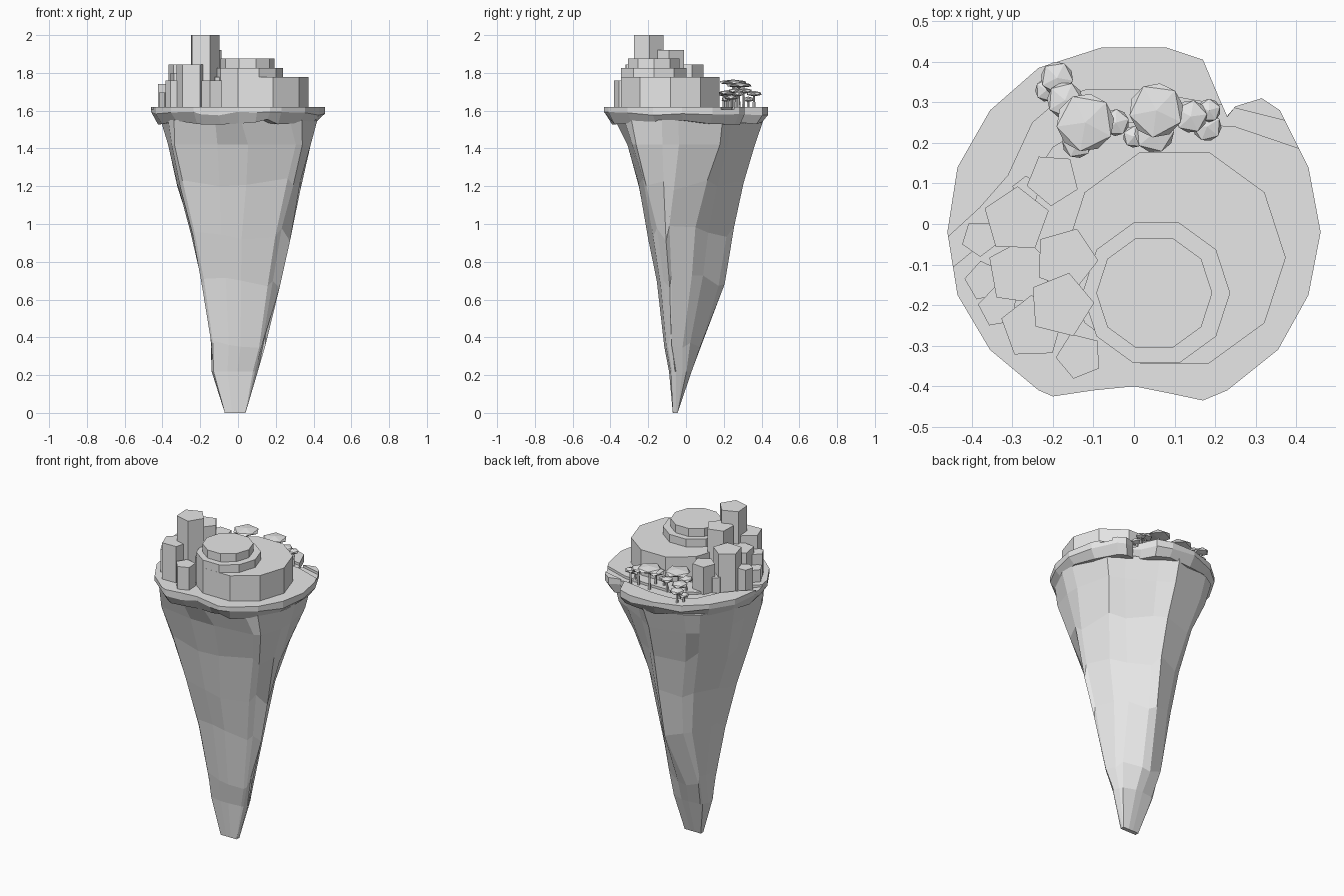
import bpy, bmesh, math, random
from mathutils import Vector

random.seed(4)
cube = bpy.data.objects.get("Cube")
if cube:
    bpy.data.objects.remove(cube, do_unlink=True)

stone = bpy.data.materials.new("pale_grey")
stone.use_nodes = True
GREY = (0.8, 0.8, 0.8, 1)
stone.diffuse_color = GREY
stone.node_tree.nodes["Principled BSDF"].inputs["Base Color"].default_value = GREY


def finish(bm, name):
    bmesh.ops.recalc_face_normals(bm, faces=bm.faces)
    mesh = bpy.data.meshes.new(name)
    bm.to_mesh(mesh)
    bm.free()
    mesh.materials.append(stone)
    obj = bpy.data.objects.new(name, mesh)
    bpy.context.collection.objects.link(obj)
    return obj


def loft(name, rings):
    """Skin a stack of equal-length point rings and cap both ends."""
    bm = bmesh.new()
    rows = [[bm.verts.new(p) for p in ring] for ring in rings]
    n = len(rows[0])
    for low, high in zip(rows, rows[1:]):
        for i in range(n):
            j = (i + 1) % n
            bm.faces.new((low[i], low[j], high[j], high[i]))
    bm.faces.new(rows[0])
    bm.faces.new(rows[-1])
    return finish(bm, name)


def prism(name, x, y, radius, top, sides, turn=0, base=1.6, taper=1):
    angles = [math.radians(turn) + math.tau * i / sides for i in range(sides)]
    return loft(name, [[(x + r * math.cos(a), y + r * math.sin(a), z) for a in angles]
                       for z, r in ((base, radius), (top, radius * taper))])


def facet_corners(angles, reach):
    """Corners of the polygon whose flat sides face the angles at the given reach."""
    corners = []
    for k, a in enumerate(angles):
        b, h, g = angles[(k + 1) % len(angles)], reach[k], reach[(k + 1) % len(angles)]
        det = math.sin(b - a)
        corners.append(Vector(((h * math.sin(b) - g * math.sin(a)) / det,
                               (g * math.cos(a) - h * math.cos(b)) / det)))
    return corners


# Hanging rock: height, then how far it reaches in each facing direction
facing = [math.radians(a) for a in (0, 25.5, 90, 120.5, 180, 205.5, 270, 300.5)]
sections = [(0, .04, .017, -.045, -.004, .07, .093, .07, .08),
            (.22, .105, .075, .03, .075, .14, .15, .09, .11),
            (.38, .145, .1, .075, .13, .145, .165, .115, .146),
            (.7, .22, .17, .205, .2, .2, .22, .155, .195),
            (.95, .275, .22, .255, .245, .25, .285, .2, .25),
            (1.22, .33, .3, .305, .31, .32, .36, .25, .33),
            (1.42, .385, .38, .365, .385, .37, .42, .31, .4),
            (1.55, .42, .41, .41, .42, .41, .43, .375, .42)]
rings = []
for z, *reach in sections:
    corners = facet_corners(facing, reach)
    ring = []
    for k, c in enumerate(corners):
        for other in (corners[k - 1], corners[(k + 1) % len(corners)]):
            p = c.lerp(other, .36)
            if k == 1 and z > .6:
                p *= .84      # cleft below the notch in the rim
            dz = random.uniform(-.045, .045) if .3 < z < 1.4 else 0
            ring.append((p.x, p.y, z + dz))
    rings.append(ring)
loft("hanging_rock", rings)

# Ground slab with an irregular rim and a ragged underside
outline = [(-.08, .435), (.08, .435), (.17, .405), (.21, .31), (.23, .265),
           (.25, .29), (.315, .31), (.36, .28), (.43, .14), (.46, -.02),
           (.43, -.175), (.355, -.31), (.23, -.41), (.17, -.435), (.1, -.42),
           (0, -.4), (-.1, -.41), (-.2, -.425), (-.235, -.41), (-.355, -.31),
           (-.435, -.175), (-.46, -.02), (-.435, .14), (-.355, .28), (-.235, .385)]
slab_rings = [[(x, y, 1.62) for x, y in outline],
              [(x, y, random.uniform(1.575, 1.595)) for x, y in outline],
              [(x * .92, y * .92, random.uniform(1.525, 1.555)) for x, y in outline],
              [(x * .7, y * .7, 1.54) for x, y in outline]]
slab = loft("ground_slab", slab_rings)

# Shallow stream bed cut across the back of the slab
channel = [(-.5, -.07), (-.38, .04), (-.31, .12), (-.25, .25), (-.18, .31),
           (-.12, .33), (.02, .33), (.12, .31), (.22, .293), (.47, .23),
           (.47, .165), (.25, .24), (.1, .25), (-.1, .25), (-.2, .19),
           (-.3, .04), (-.39, -.06), (-.5, -.15)]
cutter = loft("stream_cutter", [[(x, y, z) for x, y in channel] for z in (1.605, 1.7)])
cutter.hide_render = True
cut = slab.modifiers.new("stream", 'BOOLEAN')
cut.operation = 'DIFFERENCE'
cut.solver = 'EXACT'
cut.object = cutter
bpy.context.view_layer.objects.active = slab
bpy.ops.object.modifier_apply(modifier=cut.name)
bpy.data.objects.remove(cutter, do_unlink=True)

# Three stacked drums
for name, x, y, r, top in (("lower_drum", .1, -.083, .274, 1.777),
                           ("middle_drum", .055, -.17, .182, 1.825),
                           ("upper_drum", .05, -.17, .143, 1.875)):
    prism(name, x, y, r, top, 10)

# Cluster of five-sided towers: x, y, radius, top, turn
towers = [(-.18, -.2, .082, 2, 4), (-.168, -.087, .08, 1.92, 70),
          (-.29, .01, .083, 1.845, 88), (-.2, .11, .066, 1.775, 50),
          (-.265, .083, .036, 1.7, 20), (-.38, -.035, .046, 1.74, 55),
          (-.368, -.14, .05, 1.695, 30), (-.28, -.12, .085, 1.8, 10),
          (-.335, -.205, .05, 1.76, 100), (-.25, -.255, .08, 1.845, 20),
          (-.135, -.325, .058, 1.76, 40)]
for i, (x, y, r, top, turn) in enumerate(towers):
    prism(f"tower_{i + 1}", x, y, r, top, 5, turn)

# Flat-topped trees: x, y, canopy radius, canopy height
trees = [(-.12, .25, .08, 1.75), (.055, .28, .075, 1.735), (-.19, .36, .045, 1.69),
         (-.215, .33, .032, 1.66), (-.17, .305, .05, 1.705), (-.14, .2, .042, 1.69),
         (-.045, .25, .037, 1.68), (.05, .225, .055, 1.695), (.0, .215, .03, 1.66),
         (.14, .265, .045, 1.705), (.185, .28, .032, 1.69), (.18, .24, .04, 1.67)]
for i, (x, y, r, z) in enumerate(trees):
    prism(f"tree_trunk_{i + 1}", x, y, .009, z, 5, base=1.59, taper=.6)
    bm = bmesh.new()
    bmesh.ops.create_icosphere(bm, subdivisions=1, radius=1)
    spin = random.uniform(0, math.tau)
    for v in bm.verts:
        c = v.co.copy()
        v.co = Vector((x + r * (c.x * math.cos(spin) - c.y * math.sin(spin)),
                       y + r * (c.x * math.sin(spin) + c.y * math.cos(spin)),
                       z + .015 * c.z))
    finish(bm, f"tree_canopy_{i + 1}")
